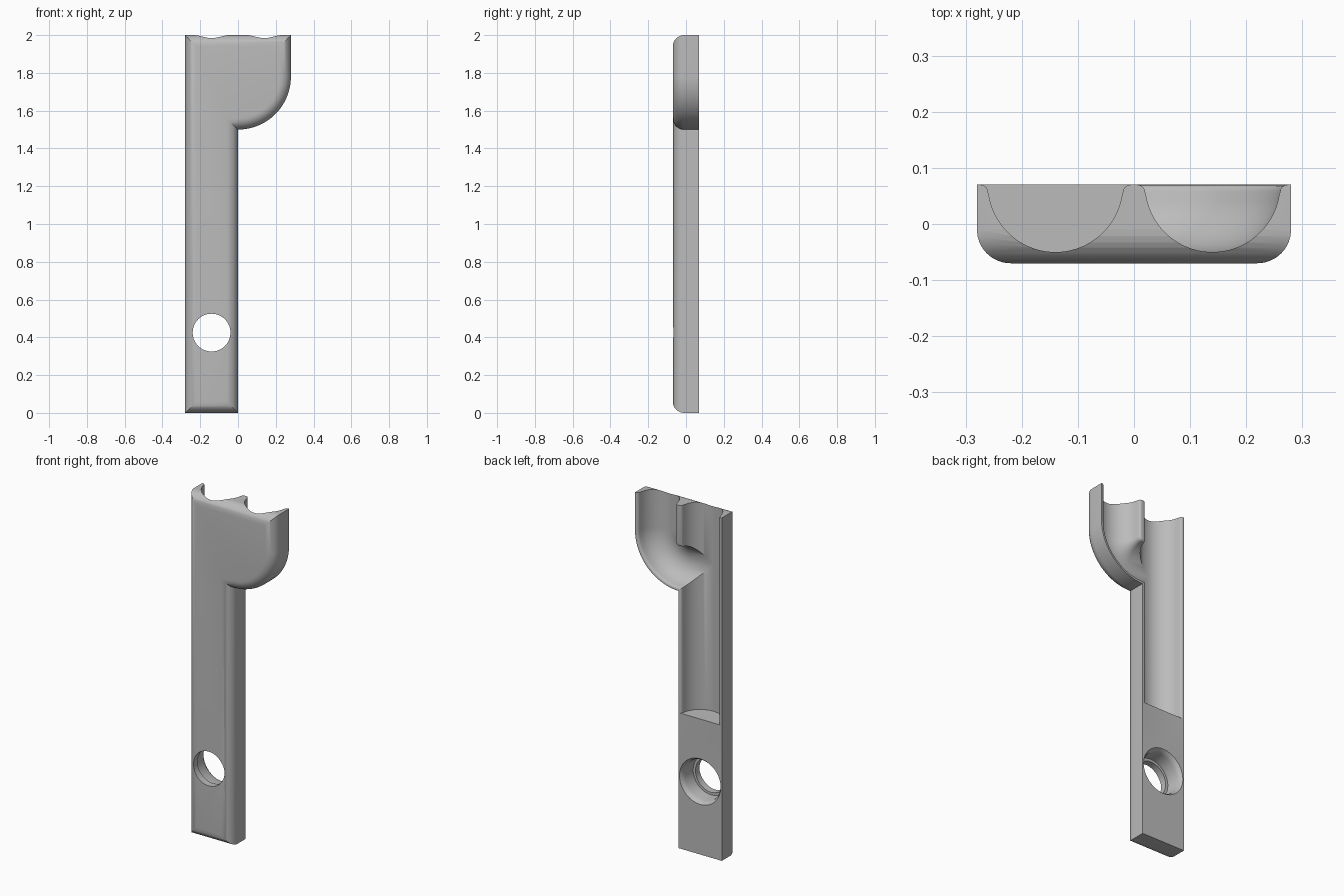
import bpy, bmesh
from math import sin, cos, pi
from mathutils import Vector

cube = bpy.data.objects.get("Cube")
if cube:
    bpy.data.objects.remove(cube, do_unlink=True)

HALF_W, BACK, FRONT = 0.28, 0.07, -0.07
TOP, ROUND = 2.0, 0.06
LANE, LOBE_Z = 0.14, 1.78      # groove offset from centre, lobe arc centre
GROOVE_R, LIP = 0.12, 0.014

metal = bpy.data.materials.new("plain grey")
metal.use_nodes = True
GREY = (0.5, 0.5, 0.5, 1)
metal.diffuse_color = GREY
metal.node_tree.nodes["Principled BSDF"].inputs["Base Color"].default_value = GREY


def make_object(name, bm):
    bmesh.ops.recalc_face_normals(bm, faces=bm.faces)
    mesh = bpy.data.meshes.new(name)
    bm.to_mesh(mesh)
    bm.free()
    mesh.materials.append(metal)
    obj = bpy.data.objects.new(name, mesh)
    bpy.context.collection.objects.link(obj)
    return obj


def loft(name, rings):
    """Skin a list of closed rings and cap both ends."""
    bm = bmesh.new()
    loops = [[bm.verts.new(p) for p in ring] for ring in rings]
    n = len(loops[0])
    for a, b in zip(loops, loops[1:]):
        for i in range(n):
            j = (i + 1) % n
            bm.faces.new((a[i], a[j], b[j], b[i]))
    bm.faces.new(loops[0])
    bm.faces.new(loops[-1])
    return make_object(name, bm)


def cut(target, cutter):
    cutter.hide_render = True
    mod = target.modifiers.new("cut", 'BOOLEAN')
    mod.operation, mod.solver, mod.object = 'DIFFERENCE', 'EXACT', cutter
    bpy.context.view_layer.objects.active = target
    bpy.ops.object.modifier_apply(modifier=mod.name)
    bpy.data.objects.remove(cutter, do_unlink=True)


# Body: handle with a quarter-round lobe, front edges rounded
outline = [(-HALF_W, 0), (0, 0)]
outline += [(HALF_W * sin(a), LOBE_Z - HALF_W * cos(a))
            for a in (pi / 2 * i / 28 for i in range(29))]
outline += [(HALF_W, TOP), (-HALF_W, TOP)]
bm = bmesh.new()
front = bm.faces.new([bm.verts.new((x, FRONT, z)) for x, z in outline])
extruded = bmesh.ops.extrude_face_region(bm, geom=[front], use_keep_orig=True)
bmesh.ops.translate(bm, vec=(0, BACK - FRONT, 0),
                    verts=[v for v in extruded["geom"] if isinstance(v, bmesh.types.BMVert)])
bmesh.ops.recalc_face_normals(bm, faces=bm.faces)
front_edges = [e for e in bm.edges if all(abs(v.co.y - FRONT) < 1e-5 for v in e.verts)]
bmesh.ops.bevel(bm, geom=front_edges, offset=ROUND, offset_type='OFFSET',
                segments=8, profile=0.5, affect='EDGES')
body = make_object("grooved_handle", bm)

# Groove section: half circle whose rim flares into a small rounded lip
half = [(GROOVE_R * sin(a), BACK - GROOVE_R * cos(a))
        for a in (pi / 2 * i / 20 for i in range(19))]
half += [(GROOVE_R + LIP * (1 - cos(a)), BACK - LIP * (1 - sin(a)))
         for a in (pi / 2 * i / 5 for i in range(6))]
half.append((GROOVE_R + LIP, BACK + 0.05))
section = [(-u, y) for u, y in reversed(half[1:])] + half


def groove(name, path):
    """Sweep the section along (x, z, normal x, normal z) stations."""
    return loft(name, [[(x + nx * u, y, z + nz * u) for u, y in section]
                       for x, z, nx, nz in path])


# Straight groove down the handle
cut(body, groove("straight_groove", [(-LANE, TOP + 0.1, 1, 0), (-LANE, 0.79, 1, 0)]))

# Curved groove down the lobe, turning into the straight one
path = [(LANE, TOP + 0.1, 1, 0)]
path += [(LANE * cos(a), LOBE_Z - LANE * sin(a), cos(a), -sin(a))
         for a in (pi / 2 * i / 24 for i in range(25))]
path.append((-LANE + 0.004, LOBE_Z - LANE, 0, -1))
cut(body, groove("curved_groove", path))

# Stepped round hole, wider and flared at the back
hole = [(0.10, -0.1), (0.10, -0.03), (0.115, -0.03), (0.118, 0.04),
        (0.122, 0.056), (0.133, BACK), (0.133, 0.1)]
cut(body, loft("screw_hole", [[(-LANE + r * cos(2 * pi * i / 48), y, 0.425 + r * sin(2 * pi * i / 48))
                               for i in range(48)] for r, y in hole]))

# Smooth shading with crisp edges
bpy.ops.object.select_all(action='DESELECT')
body.select_set(True)
bpy.context.view_layer.objects.active = body
bpy.ops.object.shade_smooth_by_angle(angle=pi / 6)
